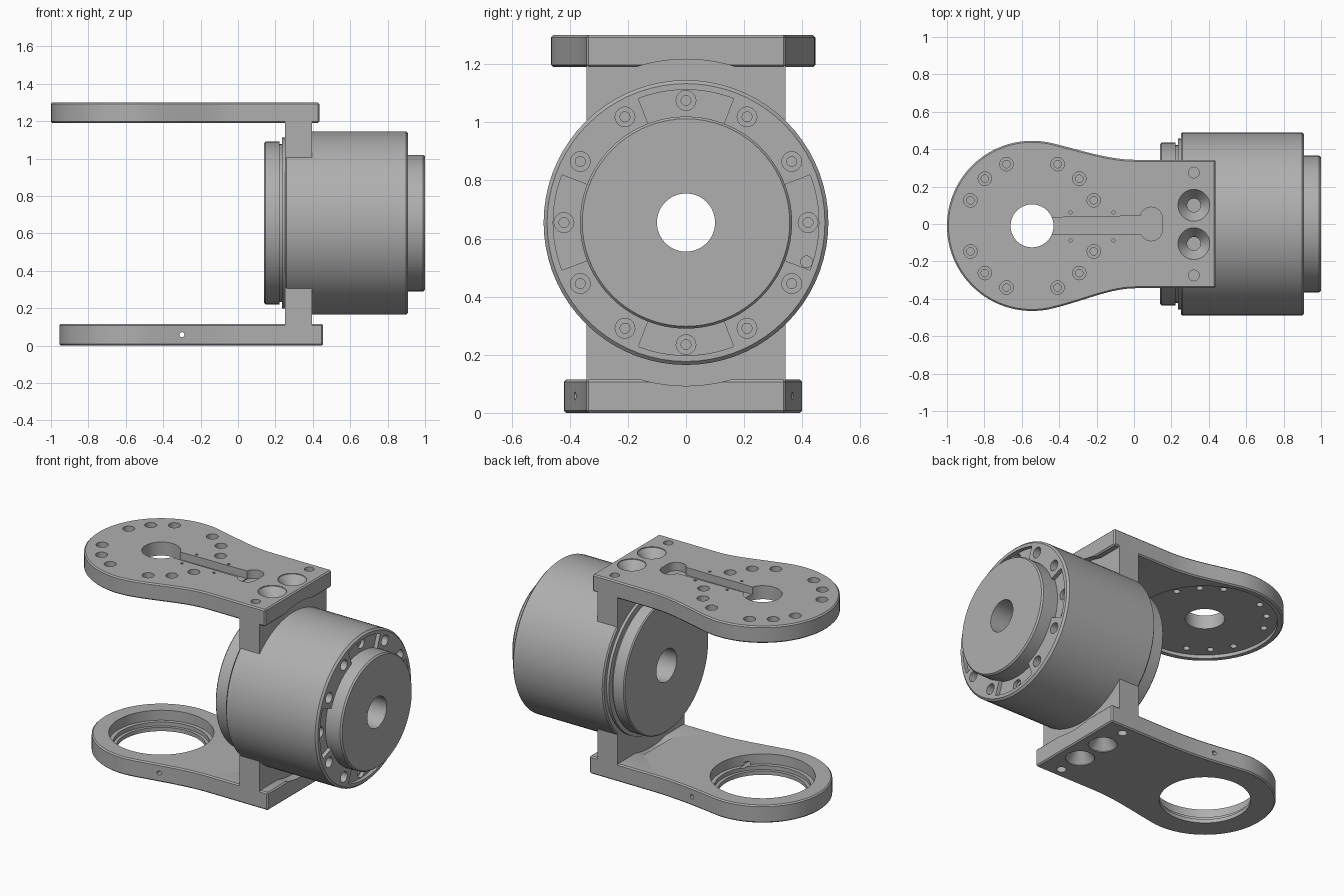
import bpy, bmesh
from math import sin, cos, pi, radians
from mathutils import Vector

cube = bpy.data.objects.get("Cube")
if cube:
    bpy.data.objects.remove(cube, do_unlink=True)

metal = bpy.data.materials.new("grey_metal")
GREY = (0.43, 0.43, 0.43, 1)
metal.use_nodes = True
metal.diffuse_color = GREY
shader = next(n for n in metal.node_tree.nodes if n.type == 'BSDF_PRINCIPLED')
shader.inputs["Base Color"].default_value = GREY

# Maps height along an axis plus two cross coordinates to xyz
AXES = {'X': lambda h, u, v: Vector((h, u, v)),
        'Y': lambda h, u, v: Vector((u, h, v)),
        'Z': lambda h, u, v: Vector((u, v, h))}


def finish(bm, name):
    bmesh.ops.remove_doubles(bm, verts=bm.verts, dist=1e-5)
    bmesh.ops.recalc_face_normals(bm, faces=bm.faces)
    mesh = bpy.data.meshes.new(name)
    bm.to_mesh(mesh)
    bm.free()
    mesh.materials.append(metal)
    obj = bpy.data.objects.new(name, mesh)
    bpy.context.collection.objects.link(obj)
    return obj


def lathe(name, profile, axis='Z', at=(0, 0), seg=24):
    """Revolve a closed (height, radius) profile around an axis."""
    bm = bmesh.new()
    rings = []
    for i in range(seg):
        a = 2 * pi * i / seg
        rings.append([bm.verts.new(AXES[axis](h, at[0] + r * cos(a), at[1] + r * sin(a)))
                      for h, r in profile])
    n = len(profile)
    for i in range(seg):
        a, b = rings[i], rings[(i + 1) % seg]
        for j in range(n):
            k = (j + 1) % n
            if profile[j][1] or profile[k][1]:
                bm.faces.new((a[j], a[k], b[k], b[j]))
    return finish(bm, name)


def rod(r, h0, h1, axis='Z', at=(0, 0), seg=24):
    return lathe("cutter", [(h0, 0), (h0, r), (h1, r), (h1, 0)], axis, at, seg)


def prism(name, points, h0, h1, axis='Z'):
    """Extrude a flat outline along an axis."""
    bm = bmesh.new()
    low = [bm.verts.new(AXES[axis](h0, u, v)) for u, v in points]
    high = [bm.verts.new(AXES[axis](h1, u, v)) for u, v in points]
    bm.faces.new(low)
    bm.faces.new(high)
    for i in range(len(points)):
        k = (i + 1) % len(points)
        bm.faces.new((low[i], low[k], high[k], high[i]))
    return finish(bm, name)


def arc(c, r, a0, a1, n):
    return [(c[0] + r * cos(radians(a0 + (a1 - a0) * i / n)),
             c[1] + r * sin(radians(a0 + (a1 - a0) * i / n))) for i in range(n + 1)]


def plate_outline(c, r, end, w, tangent=76):
    """Round head blended by S-curves into a straight neck."""
    def blend(side):
        a = radians(tangent)
        p0 = Vector((c[0] + r * cos(a), c[1] + side * r * sin(a)))
        p1 = p0 + 0.2 * Vector((sin(a), -side * cos(a)))
        p3 = Vector((0.02, side * w))
        p2 = p3 - Vector((0.15, 0))
        ts = [i / 12 for i in range(1, 13)]
        return [tuple(p0 * (1 - t) ** 3 + p1 * 3 * t * (1 - t) ** 2
                      + p2 * 3 * t * t * (1 - t) + p3 * t ** 3) for t in ts]
    return (arc(c, r, tangent, 360 - tangent, 56) + blend(-1)
            + [(end, -w), (end, w)] + blend(1)[::-1])


def bevel(obj, width):
    mod = obj.modifiers.new("edge", 'BEVEL')
    mod.width = width
    mod.segments = 1
    mod.limit_method = 'ANGLE'
    mod.angle_limit = radians(60)


def cut(obj, cutters):
    for c in cutters:
        c.hide_render = True
        mod = obj.modifiers.new("cut", 'BOOLEAN')
        mod.operation = 'DIFFERENCE'
        mod.solver = 'EXACT'
        mod.object = c


AXIS_Z = 0.655
HEAD = (-0.545, -0.01)
CENTRE = (0, AXIS_Z)

# Motor body with stepped rear disc
body = lathe("motor_body", [
    (0.14, 0.105), (0.14, 0.428), (0.147, 0.435), (0.222, 0.435), (0.222, 0.422),
    (0.234, 0.422), (0.234, 0.457), (0.252, 0.457), (0.252, 0.482), (0.26, 0.49),
    (0.898, 0.49), (0.91, 0.478), (0.91, 0.36), (0.86, 0.36), (0.86, 0.105)],
    'X', CENTRE, 72)

# Output cap
cap = lathe("output_cap", [(0.86, 0.1), (0.86, 0.365), (0.99, 0.365), (1.0, 0.357),
                           (1.0, 0.1)], 'X', CENTRE, 72)

# Ring of screw recesses and four shallow pockets on the motor face
face_cuts = []
for q in range(4):
    sector = (arc(CENTRE, 0.457, 90 * q - 21, 90 * q + 21, 12)
              + arc(CENTRE, 0.34, 90 * q + 21, 90 * q - 21, 12))
    face_cuts.append(prism("cutter", sector, 0.885, 0.95, 'X'))
for i in range(12):
    at = (0.42 * cos(pi * i / 6), AXIS_Z + 0.42 * sin(pi * i / 6))
    face_cuts.append(lathe("cutter", [(0.80, 0), (0.80, 0.017), (0.862, 0.017),
                                      (0.862, 0.034), (0.95, 0.034), (0.95, 0)], 'X', at, 20))
face_cuts.append(rod(0.02, 0.84, 0.95, 'X', (0.415, 0.52), 16))
cut(body, face_cuts)

# Upright bracket that holds the motor
w = 0.343
bracket = prism("motor_bracket", [(-w, 0.09), (w, 0.09), (w, 1.22), (-w, 1.22)],
                0.252, 0.396, 'X')
bore = rod(0.475, 0.1, 0.6, 'X', CENTRE, 72)

# Top and bottom fork plates
top = prism("top_plate", plate_outline(HEAD, 0.455, 0.435, w), 1.19, 1.30)
bottom = prism("bottom_plate", plate_outline(HEAD, 0.41, 0.455, w, 80), 0, 0.115)
for p in (top, bottom):
    bevel(p, 0.008)
clearance = rod(0.562, 0.2, 0.6, 'X', CENTRE, 96)

# Countersunk and plain screw holes at the neck end of each plate
cut(bracket, [bore])
for plate, z, d in ((top, 1.30, -1), (bottom, 0, 1)):
    holes = []
    for y in (-0.105, 0.1):
        holes.append(lathe("cutter", [
            (z - 0.02 * d, 0), (z - 0.02 * d, 0.085), (z + 0.005 * d, 0.085),
            (z + 0.07 * d, 0.036), (z + 0.16 * d, 0.036), (z + 0.16 * d, 0)],
            'Z', (0.32, y), 28))
    for y in (-0.275, 0.275):
        holes.append(rod(0.029, z - 0.02 * d, z + 0.06 * d, 'Z', (0.32, y), 16))
    cut(plate, [clearance] + holes)
    cut(bracket, holes[:2])

# Top plate: centre hole, underside recess, cable channel and screw circle
channel = [(-0.5, -0.055), (0.07, -0.055), (0.07, 0.044), (-0.5, 0.034)]
oval = (arc((0.092, 0.03), 0.06, 0, 180, 12) + arc((0.092, -0.03), 0.06, 180, 360, 12))
top_cuts = [rod(0.115, 1.1, 1.4, 'Z', HEAD, 40),
            rod(0.42, 1.1, 1.212, 'Z', HEAD, 64),
            prism("cutter", channel, 1.25, 1.4),
            prism("cutter", oval, 1.245, 1.4)]
for i in range(16):
    if i % 4:
        a = pi * i / 8
        at = (HEAD[0] + 0.357 * cos(a), HEAD[1] + 0.357 * sin(a))
        top_cuts.append(lathe("cutter", [(1.1, 0), (1.1, 0.02), (1.25, 0.02),
                                         (1.25, 0.036), (1.4, 0.036), (1.4, 0)], 'Z', at, 20))
for x in (-0.34, -0.11):
    for y in (-0.088, 0.062):
        top_cuts.append(rod(0.009, 1.26, 1.4, 'Z', (x, y), 10))
cut(top, top_cuts)

# Bottom plate: stepped bearing seat and cross-drilled pin hole
seat = lathe("cutter", [(-0.1, 0), (-0.1, 0.265), (0.025, 0.265), (0.025, 0.285),
                        (0.05, 0.285), (0.05, 0.31), (0.2, 0.31), (0.2, 0)], 'Z', HEAD, 64)
pin = rod(0.014, -0.6, 0.6, 'Y', (-0.3, 0.058), 12)
cut(bottom, [seat, pin])

# Bake the cuts, drop the cutters, shade smooth with sharp edges
parts = [body, cap, bracket, top, bottom]
bpy.context.view_layer.update()
graph = bpy.context.evaluated_depsgraph_get()
baked = [bpy.data.meshes.new_from_object(p.evaluated_get(graph)) for p in parts]
for part, mesh in zip(parts, baked):
    part.modifiers.clear()
    part.data = mesh
    mesh.materials.clear()
    mesh.materials.append(metal)
    for f in mesh.polygons:
        f.material_index = 0
for obj in [o for o in bpy.context.scene.objects if o.name.startswith("cutter")]:
    bpy.data.objects.remove(obj, do_unlink=True)
for obj in bpy.context.scene.objects:
    obj.select_set(obj in parts)
bpy.context.view_layer.objects.active = body
bpy.ops.object.shade_smooth_by_angle(angle=radians(20))
